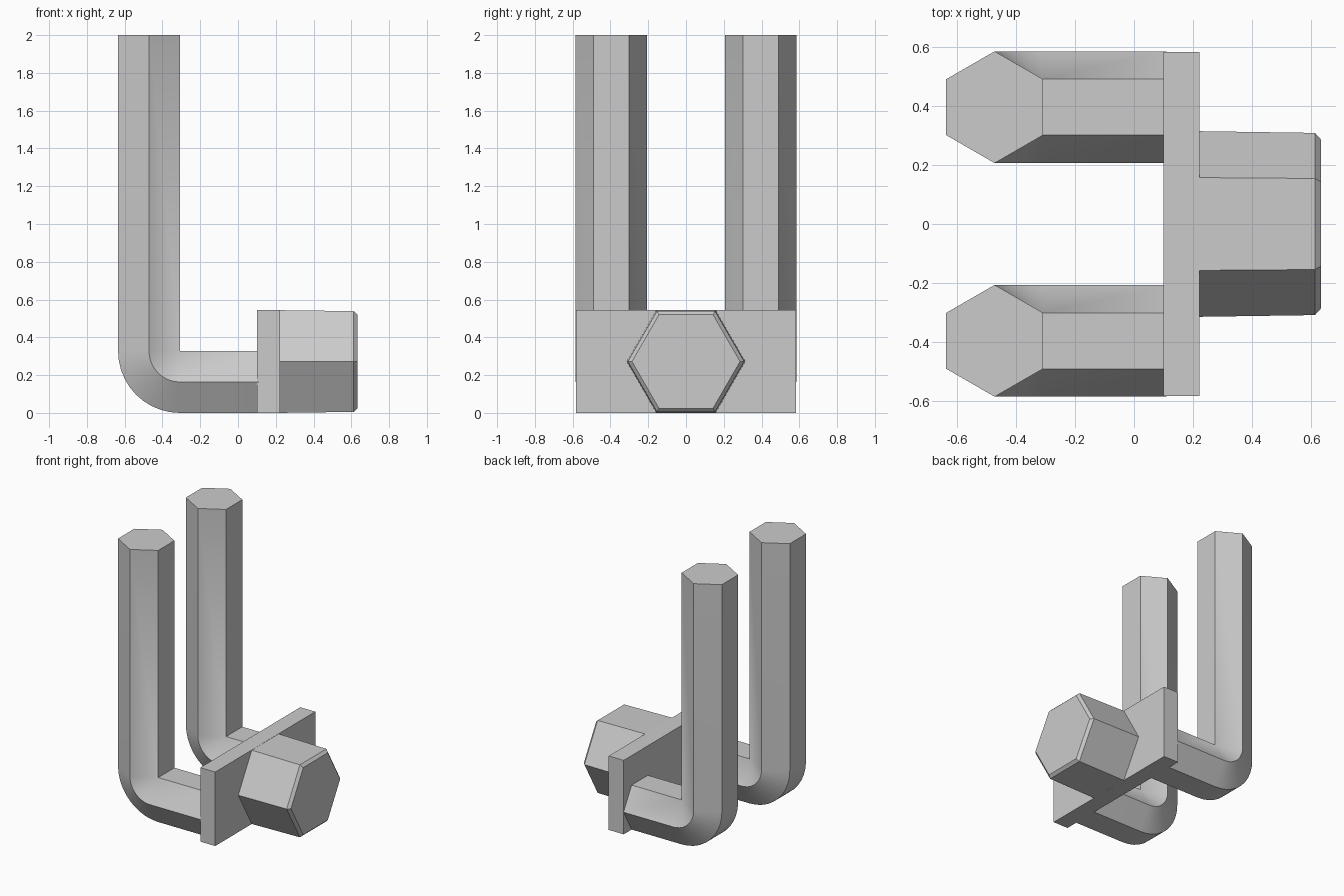
import bpy, bmesh, math
from mathutils import Vector

cube = bpy.data.objects.get("Cube")
if cube:
    bpy.data.objects.remove(cube, do_unlink=True)

GREY = (0.6, 0.6, 0.6, 1.0)
grey = bpy.data.materials.new("plain grey")
grey.use_nodes = True
grey.diffuse_color = GREY
grey.node_tree.nodes["Principled BSDF"].inputs["Base Color"].default_value = GREY


def finish(name, bm):
    bmesh.ops.remove_doubles(bm, verts=bm.verts, dist=0.0005)
    bmesh.ops.recalc_face_normals(bm, faces=bm.faces)
    mesh = bpy.data.meshes.new(name)
    bm.to_mesh(mesh)
    bm.free()
    mesh.materials.append(grey)
    obj = bpy.data.objects.new(name, mesh)
    bpy.context.collection.objects.link(obj)
    bpy.ops.object.select_all(action="DESELECT")
    obj.select_set(True)
    bpy.context.view_layer.objects.active = obj
    bpy.ops.object.shade_smooth_by_angle(angle=math.radians(30))
    return obj


def loft(name, rings):
    """Skin a list of equal-sided rings and cap both ends."""
    bm = bmesh.new()
    loops = [[bm.verts.new(p) for p in ring] for ring in rings]
    for a, b in zip(loops, loops[1:]):
        for i in range(len(a)):
            j = (i + 1) % len(a)
            bm.faces.new((a[i], a[j], b[j], b[i]))
    bm.faces.new(loops[0])
    bm.faces.new(loops[-1])
    return finish(name, bm)


def hexagon(radius):
    return [(radius * math.cos(i * math.pi / 3), radius * math.sin(i * math.pi / 3))
            for i in range(6)]


# Bent hexagonal prongs, swept around a tight elbow
R = 0.189
APOTHEM = R * math.cos(math.pi / 6)
BEND_X, BEND_Z, STEPS = -0.635 + 2 * APOTHEM, 2 * APOTHEM, 10


def prong_ring(centre, outward, y):
    return [centre + outward * v + Vector((0, y + u, 0)) for u, v in hexagon(R)]


def prong(name, y):
    rings = [prong_ring(Vector((BEND_X - APOTHEM, 0, 2)), Vector((-1, 0, 0)), y)]
    for i in range(STEPS + 1):
        a = math.pi / 2 * i / STEPS
        out = Vector((-math.cos(a), 0, -math.sin(a)))
        rings.append(prong_ring(Vector((BEND_X, 0, BEND_Z)) + out * APOTHEM, out, y))
    rings.append(prong_ring(Vector((0.11, 0, APOTHEM)), Vector((0, 0, -1)), y))
    loft(name, rings)


prong("left_prong", 0.395)
prong("right_prong", -0.395)

# Cross plate joining the prongs
loft("cross_plate", [[(x, -0.582, 0), (x, 0.582, 0), (x, 0.582, 0.545), (x, -0.582, 0.545)]
                     for x in (0.10, 0.222)])

# Slightly tapered hexagonal head with a chamfered end
loft("hex_head", [[(x, u, 0.272 + v) for u, v in hexagon(r)]
                  for x, r in ((0.21, 0.314), (0.612, 0.308), (0.632, 0.286))])
